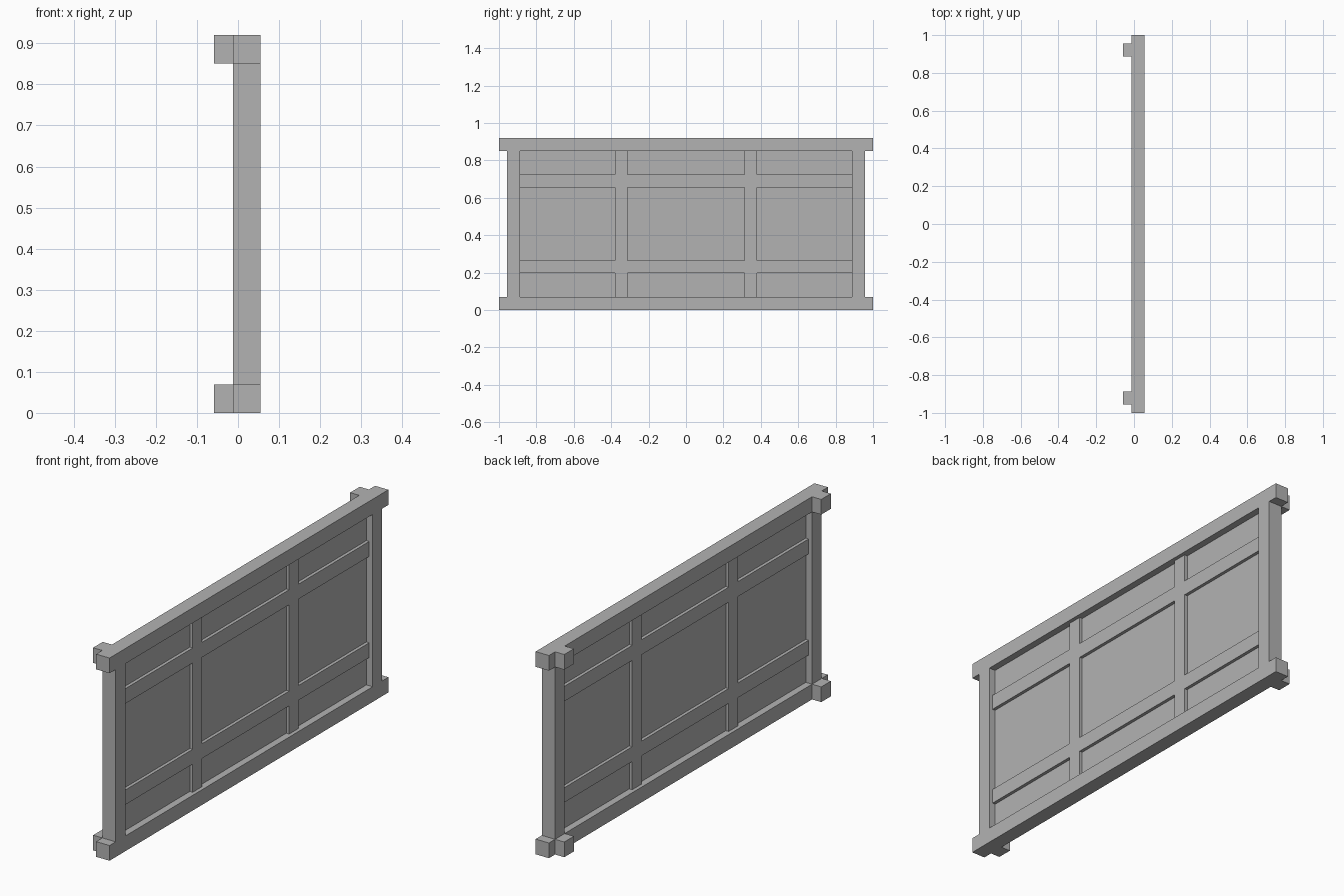
import bpy, bmesh

if "Cube" in bpy.data.objects:
    bpy.data.objects.remove(bpy.data.objects["Cube"], do_unlink=True)

GREY = (0.45, 0.45, 0.45, 1)
mat = bpy.data.materials.new("plain grey")
mat.use_nodes = True
mat.diffuse_color = GREY
mat.node_tree.nodes["Principled BSDF"].inputs["Base Color"].default_value = GREY

BACK, FRONT = -0.012, 0.055      # frame depth along x
MID = (BACK + FRONT) / 2
HEIGHT, RAIL = 0.92, 0.069       # panel height and timber width
POST_IN, POST_OUT = 0.887, 0.956


def slab(name, ys, zs, keep, x0, x1):
    """Extrude the kept cells of a y/z grid from x0 to x1 as one solid."""
    bm = bmesh.new()
    grid = [[bm.verts.new((x0, y, z)) for z in zs] for y in ys]
    for i in range(len(ys) - 1):
        for j in range(len(zs) - 1):
            if keep(i, j):
                bm.faces.new((grid[i][j], grid[i + 1][j], grid[i + 1][j + 1], grid[i][j + 1]))
    bmesh.ops.delete(bm, geom=[v for v in bm.verts if not v.link_faces], context='VERTS')
    new = bmesh.ops.extrude_face_region(bm, geom=bm.faces[:], use_keep_orig=True)["geom"]
    for v in new:
        if isinstance(v, bmesh.types.BMVert):
            v.co.x = x1
    bmesh.ops.recalc_face_normals(bm, faces=bm.faces[:])
    mesh = bpy.data.meshes.new(name)
    bm.to_mesh(mesh)
    bm.free()
    mesh.materials.append(mat)
    obj = bpy.data.objects.new(name, mesh)
    bpy.context.collection.objects.link(obj)
    return obj


# Outer frame: full-length rails at top and bottom, posts set in from the ends
slab("outer_frame",
     [-1, -POST_OUT, -POST_IN, POST_IN, POST_OUT, 1],
     [0, RAIL, HEIGHT - RAIL, HEIGHT],
     lambda i, j: j != 1 or i in (1, 3), BACK, FRONT)

# Lattice of two uprights and two crossbars, set back on both sides
slab("lattice_bars",
     [-POST_IN, -0.379, -0.313, 0.313, 0.379, POST_IN],
     [RAIL, 0.197, 0.264, 0.656, 0.724, HEIGHT - RAIL],
     lambda i, j: i % 2 or j % 2, MID - 0.0165, MID + 0.0165)

# Thin infill sheet in the middle of the frame
slab("infill_panel", [-POST_IN, POST_IN], [RAIL, HEIGHT - RAIL],
     lambda i, j: True, MID - 0.002, MID + 0.002)

# Square beam ends on the back of each corner
for y, side in ((-POST_OUT, "right"), (POST_IN, "left")):
    for z, level in ((0, "lower"), (HEIGHT - RAIL, "upper")):
        slab(f"{level}_{side}_beam_end", [y, y + RAIL], [z, z + RAIL],
             lambda i, j: True, -0.058, BACK)
